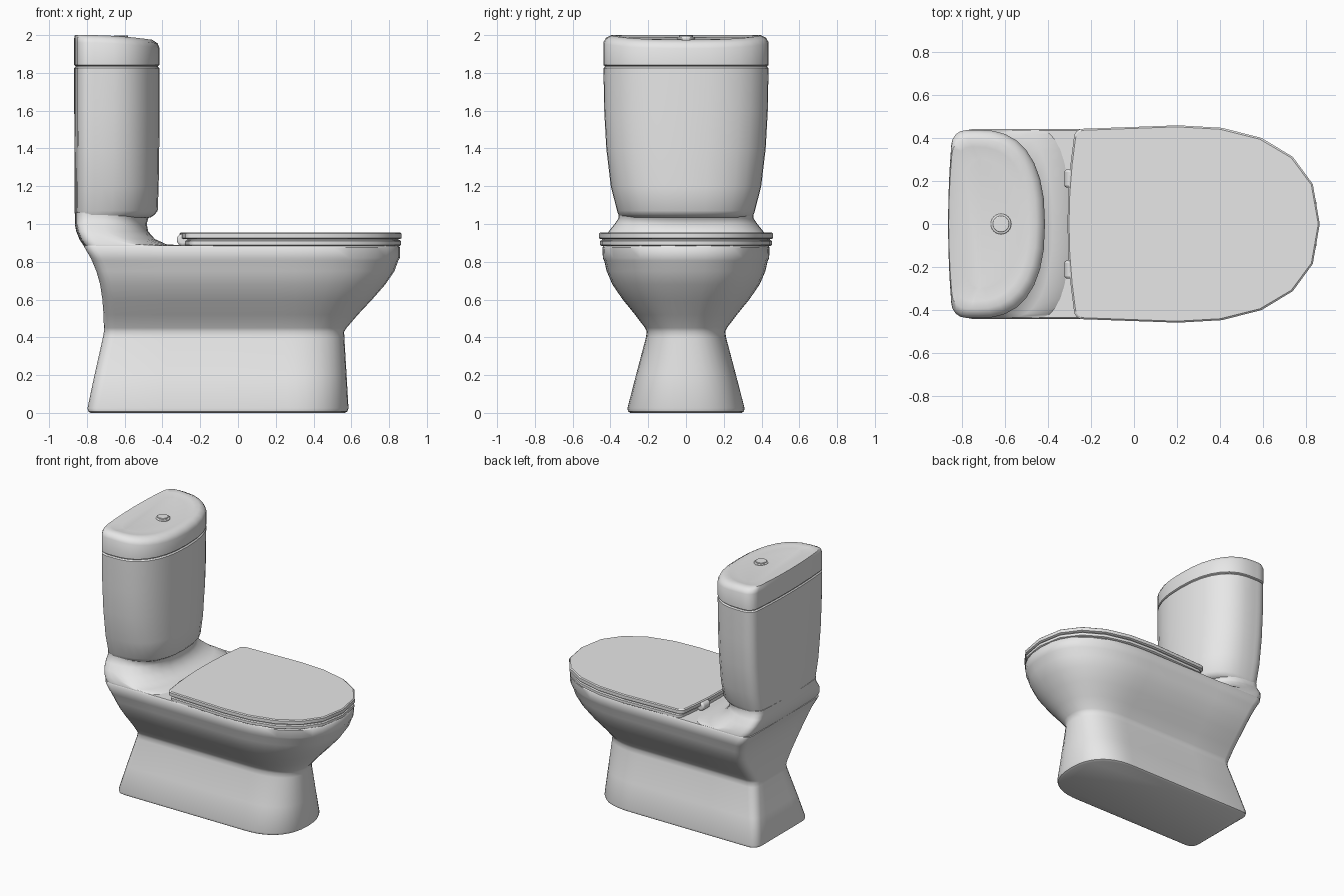
import bpy, bmesh, math
from mathutils import Matrix

old = bpy.data.objects.get("Cube")
if old:
    bpy.data.objects.remove(old, do_unlink=True)

ceramic = bpy.data.materials.new("ceramic_grey")
ceramic.use_nodes = True
GREY = (0.8, 0.8, 0.8, 1)
ceramic.diffuse_color = GREY
ceramic.node_tree.nodes["Principled BSDF"].inputs["Base Color"].default_value = GREY


def outline(back, front, width, nose, radius=0.06, bow=0.0, taper=1.0, steps=5):
    """Closed plan outline: bowed back, round back corners, rounded nose to +x."""
    wb = width * taper
    half = [(back + bow * f * f, f * (wb - radius)) for f in (0, 0.35, 0.7)]
    for i in range(5):
        a = math.pi / 2 * i / 4
        half.append((back + bow + radius * (1 - math.cos(a)),
                     wb - radius + radius * math.sin(a)))
    start, side = front - nose, half[-1]
    for f in (0.33, 0.66):
        half.append((side[0] + (start - side[0]) * f, wb + (width - wb) * f))
    for i in range(steps + 1):
        u = math.sin(math.pi / 2 * i / steps)
        half.append((start + nose * u, width * max(0, 1 - u ** 2.4) ** (1 / 2.4)))
    half[-1] = (front, 0)
    return half + [(x, -y) for x, y in reversed(half[1:-1])]


def finish(name, bm, angle=40):
    bmesh.ops.recalc_face_normals(bm, faces=bm.faces)
    mesh = bpy.data.meshes.new(name)
    bm.to_mesh(mesh)
    bm.free()
    mesh.materials.append(ceramic)
    obj = bpy.data.objects.new(name, mesh)
    bpy.context.collection.objects.link(obj)
    bpy.ops.object.select_all(action="DESELECT")
    obj.select_set(True)
    bpy.context.view_layer.objects.active = obj
    bpy.ops.object.shade_smooth_by_angle(angle=math.radians(angle))
    return obj


def loft(name, rings, angle=40, height=None, **shape):
    """Skin rings of (z, back, front, half width, nose length), capped at both ends."""
    bm = bmesh.new()
    loops = []
    for z, *plan in rings:
        points = outline(*plan, **shape)
        loops.append([bm.verts.new((x, y, height(x, z) if height else z))
                      for x, y in points])
    for low, high in zip(loops, loops[1:]):
        n = len(low)
        for i in range(n):
            j = (i + 1) % n
            bm.faces.new((low[i], low[j], high[j], high[i]))
    bm.faces.new(loops[0])
    bm.faces.new(loops[-1])
    return finish(name, bm, angle)


# Pedestal and bowl in one flowing body
loft("bowl_and_pedestal", [
    (0, -0.78, 0.565, 0.295, 0.31),
    (0.008, -0.793, 0.58, 0.307, 0.32),
    (0.025, -0.797, 0.585, 0.31, 0.32),
    (0.2, -0.76, 0.575, 0.265, 0.32),
    (0.4, -0.715, 0.563, 0.212, 0.32),
    (0.43, -0.71, 0.562, 0.208, 0.32),
    (0.45, -0.71, 0.575, 0.217, 0.34),
    (0.52, -0.712, 0.635, 0.27, 0.4),
    (0.6, -0.718, 0.71, 0.335, 0.48),
    (0.68, -0.73, 0.78, 0.39, 0.56),
    (0.75, -0.75, 0.828, 0.42, 0.62),
    (0.805, -0.773, 0.848, 0.433, 0.64),
    (0.82, -0.78, 0.857, 0.44, 0.65),
    (0.875, -0.812, 0.858, 0.443, 0.65),
    (0.886, -0.818, 0.85, 0.436, 0.65),
], steps=10)

# Neck rising from the rear deck to the tank
loft("tank_neck", [
    (0.86, -0.803, -0.28, 0.436, 0.15),
    (0.887, -0.818, -0.3, 0.438, 0.15),
    (0.893, -0.823, -0.38, 0.437, 0.2),
    (0.92, -0.84, -0.44, 0.43, 0.24),
    (0.96, -0.856, -0.475, 0.41, 0.28),
    (1.0, -0.864, -0.483, 0.378, 0.29),
    (1.03, -0.864, -0.475, 0.358, 0.29),
    (1.06, -0.864, -0.44, 0.357, 0.3),
], angle=60, bow=0.01, steps=8)

# Cistern tank, widening upward
loft("tank", [
    (1.035, -0.864, -0.462, 0.35, 0.3),
    (1.05, -0.864, -0.44, 0.358, 0.3),
    (1.07, -0.865, -0.425, 0.365, 0.3),
    (1.2, -0.865, -0.42, 0.398, 0.3),
    (1.4, -0.866, -0.417, 0.422, 0.3),
    (1.6, -0.867, -0.415, 0.433, 0.3),
    (1.825, -0.867, -0.415, 0.437, 0.3),
    (1.833, -0.86, -0.423, 0.43, 0.3),
    (1.85, -0.86, -0.423, 0.43, 0.3),
], bow=0.015, radius=0.07, steps=8)


# Tank lid, sloping to the front with a raised back lip
def lid_height(x, z):
    if z < 1.9:
        return z
    return z - 0.03 * (max(0, x + 0.8) / 0.38) ** 2


loft("tank_lid", [
    (1.836, -0.86, -0.423, 0.43, 0.3),
    (1.842, -0.867, -0.415, 0.438, 0.3),
    (1.96, -0.867, -0.415, 0.438, 0.3),
    (1.985, -0.867, -0.425, 0.425, 0.3),
    (2.0, -0.864, -0.455, 0.395, 0.28),
    (1.994, -0.842, -0.49, 0.36, 0.25),
    (1.99, -0.8, -0.53, 0.3, 0.2),
], height=lid_height, bow=0.015, radius=0.07, steps=8)


# Seat ring and closed cover share one outline, with softened edges
def slab(name, bottom, top, back, front, width):
    def ring(z, inset):
        return (z, back + inset, front - inset, width - inset, 0.66)
    loft(name, [ring(bottom, 0.008), ring(bottom + 0.005, 0), ring(top - 0.006, 0),
                ring(top, 0.007)], angle=30, bow=0.03, radius=0.04, taper=0.965)


slab("seat", 0.884, 0.915, -0.29, 0.863, 0.456)
slab("seat_gap", 0.91, 0.925, -0.28, 0.85, 0.445)
slab("seat_cover", 0.92, 0.955, -0.31, 0.866, 0.46)


def cylinder(name, radius, depth, matrix, bevel):
    bm = bmesh.new()
    bmesh.ops.create_cone(bm, cap_ends=True, segments=24, radius1=radius,
                          radius2=radius, depth=depth, matrix=matrix)
    obj = finish(name, bm)
    mod = obj.modifiers.new("soft_edge", "BEVEL")
    mod.width = bevel
    mod.segments = 3
    return obj


# Hinges on both sides behind the seat
for side, label in ((1, "left"), (-1, "right")):
    turn = Matrix.Translation((-0.292, side * 0.212, 0.916)) @ Matrix.Rotation(math.pi / 2, 4, "X")
    cylinder("hinge_" + label, 0.032, 0.085, turn, 0.012)

# Flush button with its collar
cylinder("button_collar", 0.048, 0.03, Matrix.Translation((-0.62, 0, 1.976)), 0.005)
cylinder("flush_button", 0.038, 0.03, Matrix.Translation((-0.62, 0, 1.983)), 0.004)
